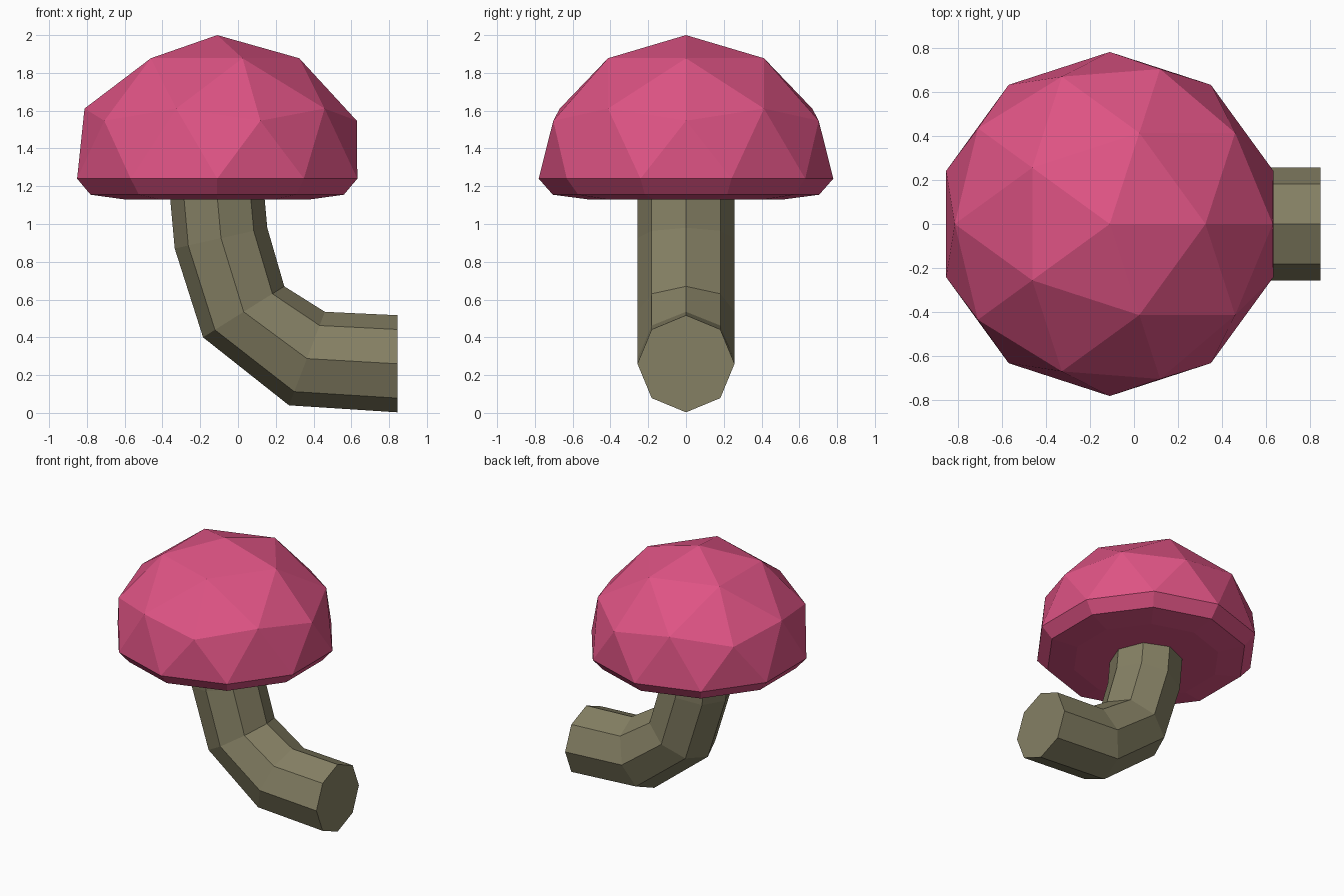
import bpy
import bmesh
import math
from mathutils import Vector

if "Cube" in bpy.data.objects:
    bpy.data.objects.remove(bpy.data.objects["Cube"], do_unlink=True)


def material(name, color):
    mat = bpy.data.materials.new(name)
    mat.use_nodes = True
    mat.diffuse_color = color
    mat.node_tree.nodes["Principled BSDF"].inputs["Base Color"].default_value = color
    return mat


def finish(bm, name, mat):
    bmesh.ops.recalc_face_normals(bm, faces=bm.faces)
    mesh = bpy.data.meshes.new(name)
    bm.to_mesh(mesh)
    bm.free()
    mesh.materials.append(mat)
    obj = bpy.data.objects.new(name, mesh)
    bpy.context.collection.objects.link(obj)
    return obj


pink = material("cap_pink", (0.73, 0.087, 0.231, 1))
olive = material("stem_olive", (0.235, 0.216, 0.127, 1))

# Mushroom cap: upper half of a faceted icosphere
CAP_X, CAP_Z, CAP_R, CAP_H = -0.11, 1.18, 0.826, 0.82
bm = bmesh.new()
bmesh.ops.create_icosphere(bm, subdivisions=2, radius=1)
bmesh.ops.delete(bm, geom=[v for v in bm.verts if v.co.z < -0.01], context='VERTS')
rim = []
for v in bm.verts:
    if abs(v.co.z) < 0.01:
        rim.append(v)
        v.co = Vector((v.co.x, v.co.y, 0)).normalized() * 0.78
        v.co += Vector((CAP_X, 0, 1.24))
    else:
        v.co = (CAP_X + v.co.x * CAP_R, v.co.y * CAP_R, CAP_Z + v.co.z * CAP_H)

# Bevelled lip and shallow underside
rim.sort(key=lambda v: math.atan2(v.co.y, v.co.x - CAP_X))
angles = [math.atan2(v.co.y, v.co.x - CAP_X) for v in rim]
for radius, z in ((0.705, 1.155), (0.515, 1.13)):
    ring = [bm.verts.new((CAP_X + radius * math.cos(a), radius * math.sin(a), z))
            for a in angles]
    for i in range(len(rim)):
        j = (i + 1) % len(rim)
        bm.faces.new((rim[i], rim[j], ring[j], ring[i]))
    rim = ring
bm.faces.new(rim)
finish(bm, "mushroom_cap", pink)

# Curved eight-sided stem: inner and outer bend points of each section (x, z)
SIDES, STEM_R = 8, 0.257
sections = [
    ((0.845, 0.517), (0.845, 0.003)),
    ((0.46, 0.535), (0.27, 0.04)),
    ((0.245, 0.67), (-0.185, 0.40)),
    ((0.155, 0.98), (-0.335, 0.87)),
    ((0.135, 1.2), (-0.365, 1.2)),
]
bm = bmesh.new()
rings = []
for inner, outer in sections:
    a = Vector((inner[0], 0, inner[1]))
    b = Vector((outer[0], 0, outer[1]))
    mid, half = (a + b) / 2, (a - b) / 2
    ring = []
    for k in range(SIDES):
        t = math.tau * k / SIDES
        ring.append(bm.verts.new(mid + half * math.cos(t)
                                 + Vector((0, STEM_R * math.sin(t), 0))))
    rings.append(ring)
for low, high in zip(rings, rings[1:]):
    for i in range(SIDES):
        j = (i + 1) % SIDES
        bm.faces.new((low[i], low[j], high[j], high[i]))
bm.faces.new(rings[0])
bm.faces.new(rings[-1])
finish(bm, "bent_stem", olive)
